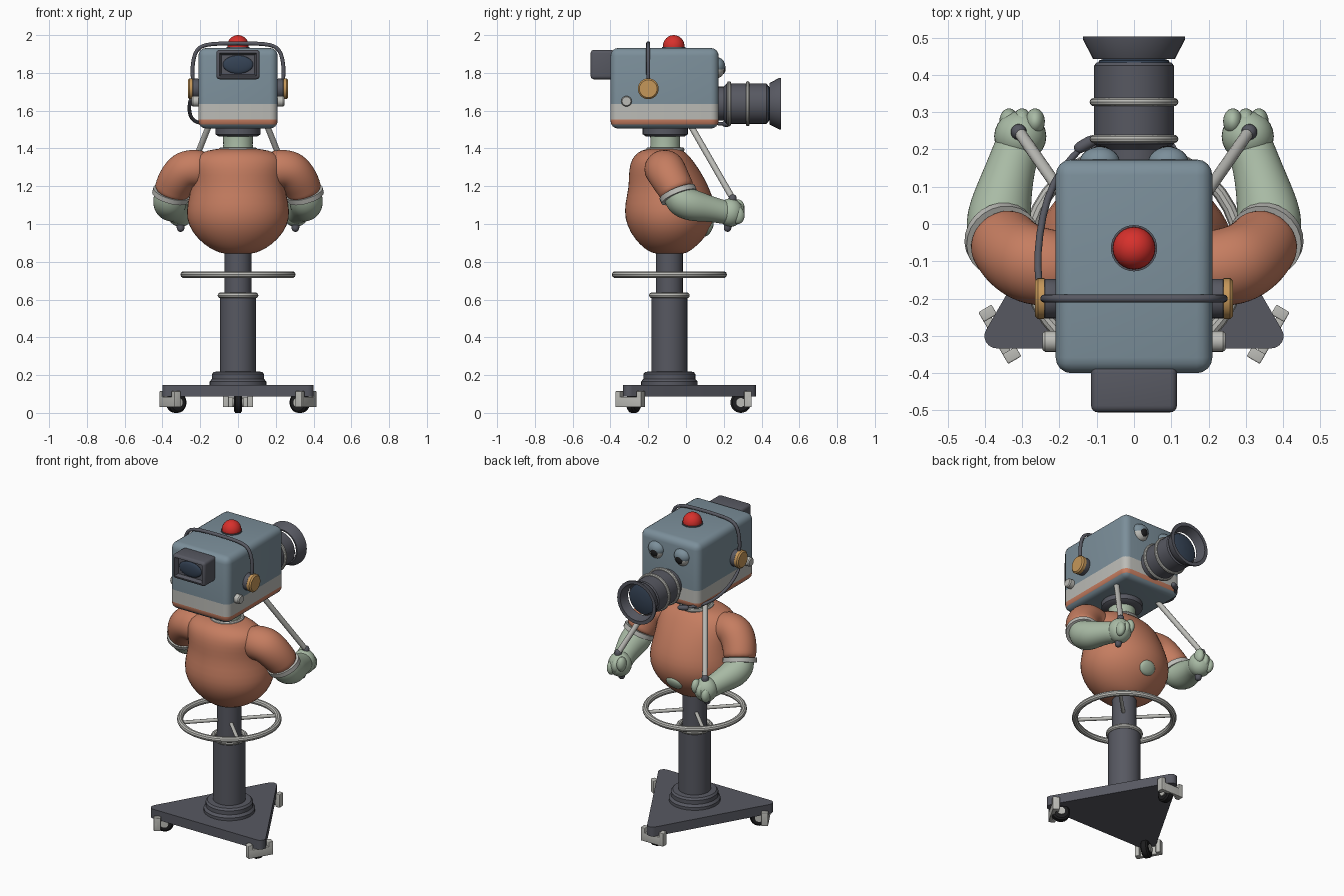
import bpy, bmesh, math
from mathutils import Vector, Matrix, Quaternion

if "Cube" in bpy.data.objects:
    bpy.data.objects.remove(bpy.data.objects["Cube"])

PI = math.pi
CY = -0.088  # axis of the stand and body


def material(name, r, g, b):
    m = bpy.data.materials.new(name)
    m.diffuse_color = (r, g, b, 1)
    m.use_nodes = True
    m.node_tree.nodes["Principled BSDF"].inputs["Base Color"].default_value = m.diffuse_color
    return m


BLUE = material("blue_grey", 0.20, 0.275, 0.325)
DARK = material("dark_grey", 0.095, 0.098, 0.12)
LIGHT = material("light_grey", 0.50, 0.50, 0.47)
ORANGE = material("orange", 0.56, 0.205, 0.118)
GREEN = material("pale_green", 0.40, 0.50, 0.38)
RED = material("red", 0.68, 0.03, 0.025)
TAN = material("tan", 0.56, 0.31, 0.10)
BLACK = material("black", 0.012, 0.012, 0.013)
GLASS = material("dark_glass", 0.035, 0.055, 0.09)


def finish(name, bm, mats, angle=35, subsurf=0):
    bmesh.ops.recalc_face_normals(bm, faces=bm.faces)
    me = bpy.data.meshes.new(name)
    bm.to_mesh(me)
    bm.free()
    for m in (mats if isinstance(mats, list) else [mats]):
        me.materials.append(m)
    ob = bpy.data.objects.new(name, me)
    bpy.context.collection.objects.link(ob)
    bpy.ops.object.select_all(action='DESELECT')
    ob.select_set(True)
    bpy.context.view_layer.objects.active = ob
    bpy.ops.object.shade_smooth_by_angle(angle=math.radians(angle))
    if subsurf:
        ob.modifiers.new("smooth", 'SUBSURF').levels = subsurf
        ob.modifiers["smooth"].render_levels = subsurf
    return ob


def bridge(bm, rings, closed=False):
    n = len(rings[0])
    pairs = list(zip(rings, rings[1:])) + ([(rings[-1], rings[0])] if closed else [])
    for a, b in pairs:
        for i in range(n):
            bm.faces.new((a[i], a[(i + 1) % n], b[(i + 1) % n], b[i]))
    if not closed:
        bm.faces.new(rings[0])
        bm.faces.new(rings[-1])


def lathe(name, profile, mat, loc, axis=(0, 0, 1), closed=False, n=32):
    """Turn (radius, height) points round an axis through loc."""
    q = Vector((0, 0, 1)).rotation_difference(Vector(axis))
    bm = bmesh.new()
    rings = [[bm.verts.new(Vector(loc) + q @ Vector((r * math.cos(2 * PI * i / n), r * math.sin(2 * PI * i / n), h)))
              for i in range(n)] for r, h in profile]
    bridge(bm, rings, closed)
    return finish(name, bm, mat)


def ring(name, R, r, mat, loc, axis=(0, 0, 1)):
    prof = [(R + r * math.cos(a * PI / 5), r * math.sin(a * PI / 5)) for a in range(10)]
    return lathe(name, prof, mat, loc, axis, True, 40)


def sweep(name, pts, mat, s=1, rounded=False, subsurf=1, n=12):
    """Tube through (x, y, z, radius) points; s mirrors x."""
    P = [(Vector((x * s, y, z)), r) for x, y, z, r in pts]
    if rounded:
        def cap(p, q):
            d = (p[0] - q[0]).normalized() * p[1]
            return [(p[0] + d * 0.95, p[1] * 0.35), (p[0] + d * 0.6, p[1] * 0.8)]
        P = cap(P[0], P[1]) + P + cap(P[-1], P[-2])[::-1]
    bm, rings, q, last = bmesh.new(), [], None, None
    for i, (p, r) in enumerate(P):
        t = (P[min(i + 1, len(P) - 1)][0] - P[max(i - 1, 0)][0]).normalized()
        q = t.to_track_quat('Z', 'Y') if q is None else last.rotation_difference(t) @ q
        last = t
        rings.append([bm.verts.new(p + q @ Vector((r * math.cos(2 * PI * k / n), r * math.sin(2 * PI * k / n), 0)))
                      for k in range(n)])
    bridge(bm, rings)
    return finish(name, bm, mat, 60, subsurf)


def box(name, lo, hi, mat, bevel=0.0, turn=0.0, link=True):
    lo, hi = Vector(lo), Vector(hi)
    bm = bmesh.new()
    bmesh.ops.create_cube(bm, size=1)
    for v in bm.verts:
        v.co = Vector([(lo[i] + hi[i]) / 2 + v.co[i] * (hi[i] - lo[i]) for i in range(3)])
    if bevel:
        bmesh.ops.bevel(bm, geom=bm.edges[:], offset=bevel, segments=4, profile=0.5, affect='EDGES')
    if turn:
        bmesh.ops.rotate(bm, verts=bm.verts, cent=(0, CY, 0), matrix=Matrix.Rotation(turn, 3, 'Z'))
    return finish(name, bm, mat) if link else bm


def ball(name, loc, scale, mat, tilt=0.0):
    bm = bmesh.new()
    bmesh.ops.create_uvsphere(bm, u_segments=24, v_segments=16, radius=1)
    bm.transform(Matrix.Translation(loc) @ Matrix.Rotation(tilt, 4, 'X') @ Matrix.Diagonal((*scale, 1)))
    return finish(name, bm, mat, 60)


# Triangular base with rounded corners
bm = bmesh.new()
outline = []
for k in range(3):
    a = PI / 2 + k * 2 * PI / 3
    for j in range(-3, 4):
        b = a + j * PI / 9
        outline.append((0.425 * math.cos(a) + 0.033 * math.cos(b), CY + 0.425 * math.sin(a) + 0.033 * math.sin(b)))
bridge(bm, [[bm.verts.new((x, y, z)) for x, y in outline] for z in (0.087, 0.147)])
finish("base", bm, DARK)

# Casters: wheel, hub and bracket under each corner
for k in range(3):
    a = k * 2 * PI / 3
    d = Vector((-math.sin(a), math.cos(a), 0))
    t = (math.cos(a), math.sin(a), 0)
    c = Vector((0, CY, 0.055)) + d * 0.378
    lathe("caster_wheel", [(0.045, -0.022), (0.055, -0.014), (0.055, 0.014), (0.045, 0.022)], BLACK, c, t, n=24)
    lathe("caster_hub", [(0.024, -0.028), (0.024, 0.028)], LIGHT, c, t, n=16)
    box("caster_bracket", (-0.08, CY + 0.412, 0.03), (0.08, CY + 0.436, 0.085), LIGHT, 0.004, a)
    for s in (-1, 1):
        x = sorted((s * 0.08, s * 0.05))
        box("caster_fork", (x[0], CY + 0.395, 0.03), (x[1], CY + 0.436, 0.115), LIGHT, 0.004, a)

# Column
lathe("column_foot", [(0.15, 0.145), (0.15, 0.165), (0.138, 0.18), (0.138, 0.205), (0.128, 0.217), (0.095, 0.22)],
      DARK, (0, CY, 0))
lathe("lower_column", [(0.095, 0.2), (0.095, 0.615)], DARK, (0, CY, 0))
lathe("upper_column", [(0.071, 0.6), (0.071, 0.88)], DARK, (0, CY, 0))
ring("column_collar", 0.093, 0.015, LIGHT, (0, CY, 0.622))

# Steering ring with spokes
ring("steering_ring", 0.287, 0.018, LIGHT, (0, CY, 0.732))
for k in range(4):
    a = PI / 4 + k * PI / 2
    sweep("ring_spoke", [(r * math.cos(a), CY + r * math.sin(a), 0.732, 0.011) for r in (0.06, 0.17, 0.285)],
          LIGHT, subsurf=0)

# Torso: stacked ovals (height, half width, back, front)
bm = bmesh.new()
rows = [(0.84, 0.07, -0.16, -0.01), (0.855, 0.12, -0.2, 0.02), (0.89, 0.18, -0.245, 0.065),
        (0.95, 0.242, -0.295, 0.12), (1.03, 0.278, -0.328, 0.155), (1.11, 0.27, -0.325, 0.155),
        (1.19, 0.25, -0.305, 0.125), (1.26, 0.248, -0.305, 0.09), (1.32, 0.25, -0.298, 0.05),
        (1.365, 0.225, -0.275, 0.015), (1.392, 0.16, -0.235, -0.02), (1.4, 0.09, -0.19, -0.04)]
bridge(bm, [[bm.verts.new((w * math.cos(2 * PI * i / 24), (b + f) / 2 + (f - b) / 2 * math.sin(2 * PI * i / 24), z))
             for i in range(24)] for z, w, b, f in rows])
finish("torso", bm, ORANGE, 80, 1)
ball("bare_belly", (0, 0.118, 0.975), (0.055, 0.02, 0.045), GREEN, -0.5)

# Neck
ring("shirt_collar", 0.088, 0.014, LIGHT, (0, -0.11, 1.393))
lathe("neck", [(0.085, 1.37), (0.078, 1.42), (0.08, 1.48)], GREEN, (0, -0.11, 0))
lathe("neck_plate", [(0.1, 1.462), (0.12, 1.475), (0.12, 1.51)], DARK, (0, -0.11, 0))

# Arms, hands and steering handles
for s in (-1, 1):
    sweep("sleeve", [(0.16, -0.12, 1.28, 0.1), (0.22, -0.12, 1.295, 0.108), (0.28, -0.11, 1.29, 0.112),
                     (0.32, -0.085, 1.24, 0.107), (0.345, -0.055, 1.19, 0.1), (0.355, -0.04, 1.155, 0.098)],
          ORANGE, s, subsurf=2)
    sweep("sleeve_cuff", [(0.351, -0.046, 1.168, 0.101), (0.358, -0.036, 1.143, 0.1)], LIGHT, s, subsurf=0, n=24)
    sweep("forearm", [(0.35, -0.045, 1.17, 0.088), (0.362, -0.025, 1.12, 0.094), (0.362, 0.03, 1.098, 0.09),
                      (0.345, 0.1, 1.085, 0.076), (0.325, 0.17, 1.07, 0.066), (0.31, 0.21, 1.06, 0.066)],
          GREEN, s, True, 2)
    ball("hand", (0.305 * s, 0.235, 1.06), (0.07, 0.068, 0.075), GREEN)
    for i in range(3):
        ball("finger", ((0.265 + 0.035 * i) * s, 0.275, 1.085 - 0.02 * i), (0.026, 0.035, 0.045), GREEN)
    sweep("handle_rod", [(0.15, 0.02, 1.53, 0.016), (0.23, 0.135, 1.33, 0.016), (0.31, 0.25, 1.13, 0.016)],
          LIGHT, s, subsurf=0)
    sweep("handle_grip", [(0.309, 0.247, 1.135, 0.024), (0.307, 0.235, 1.05, 0.023), (0.304, 0.22, 0.98, 0.023)],
          DARK, s, True)

# Camera head, cut into colour bands by height
bm = box("head", (-0.21, -0.4, 1.505), (0.21, 0.173, 1.932), BLUE, 0.042, link=False)
for z in (1.527, 1.554, 1.634):
    bmesh.ops.bisect_plane(bm, geom=bm.verts[:] + bm.edges[:] + bm.faces[:], plane_co=(0, 0, z), plane_no=(0, 0, 1))
for f in bm.faces:
    z = f.calc_center_median().z
    f.material_index = 1 if 1.527 < z < 1.554 else 2 if 1.554 < z < 1.634 else 0
finish("head", bm, [BLUE, ORANGE, LIGHT])

# Signal lamp
lathe("lamp_base", [(0.062, 1.925), (0.062, 1.938)], DARK, (0, -0.065, 0))
ball("signal_lamp", (0, -0.065, 1.942), (0.057, 0.057, 0.058), RED)

# Viewfinder with recessed back
bm = box("viewfinder", (-0.115, -0.505, 1.766), (0.115, -0.38, 1.922), DARK, 0.018, link=False)
back = min(bm.faces, key=lambda f: f.calc_center_median().y + (0 if f.normal.y < -0.99 else 9))
bmesh.ops.inset_region(bm, faces=[back], thickness=0.012)
bmesh.ops.translate(bm, verts=back.verts, vec=(0, 0.025, 0))
finish("viewfinder", bm, DARK)
ball("viewfinder_glass", (0, -0.483, 1.844), (0.08, 0.014, 0.048), GLASS)

# Lens barrel, rings, glass and open hood, all pointing to +y
L, Y = (0, 0, 1.637), (0, 1, 0)
lathe("lens_barrel", [(0.09, 0.15), (0.09, 0.2), (0.107, 0.215), (0.107, 0.425), (0.1, 0.433)], DARK, L, Y)
for y in (0.228, 0.327):
    ring("lens_ring", 0.108, 0.011, LIGHT, (0, y, 1.637), Y)
lathe("lens_glass", [(0.097, 0.43), (0.093, 0.439), (0.07, 0.447), (0.035, 0.452), (0.005, 0.454)], GLASS, L, Y)
lathe("lens_hood", [(0.11, 0.443), (0.137, 0.495), (0.137, 0.503), (0.116, 0.503), (0.1, 0.445)], DARK, L, Y, True)

# Eyes: ball, upper lid and pupil
for s in (-1, 1):
    ball("eyeball", (0.092 * s, 0.165, 1.825), (0.05, 0.04, 0.052), LIGHT)
    ball("eyelid", (0.092 * s, 0.165, 1.836), (0.054, 0.042, 0.046), BLUE)
    ball("pupil", (0.09 * s, 0.193, 1.822), (0.027, 0.017, 0.03), BLACK)

# Headphones, side knobs and microphone
band = [(0.235, 1.73), (0.243, 1.8), (0.238, 1.87), (0.22, 1.925), (0.18, 1.95), (0.09, 1.957)]
path = [(-x, -0.2, z, 0.011) for x, z in band] + [(x, -0.2, z, 0.011) for x, z in band[::-1]]
sweep("headband", path, DARK)
for s in (-1, 1):
    ear = (0, -0.2, 1.716)
    lathe("ear_cushion", [(0.048, 0.2), (0.053, 0.212), (0.053, 0.238), (0.046, 0.246)], DARK, ear, (s, 0, 0))
    lathe("ear_cap", [(0.055, 0.24), (0.055, 0.258), (0.047, 0.266)], TAN, ear, (s, 0, 0))
    lathe("side_knob", [(0.028, 0.2), (0.028, 0.238), (0.023, 0.245)], LIGHT, (0, -0.315, 1.65), (s, 0, 0), n=20)
sweep("microphone_boom", [(-0.25, -0.19, 1.67, 0.01), (-0.26, -0.12, 1.62, 0.01), (-0.255, -0.03, 1.575, 0.01),
                          (-0.235, 0.07, 1.545, 0.01), (-0.195, 0.15, 1.532, 0.01), (-0.13, 0.215, 1.53, 0.01)], DARK)
sweep("microphone", [(-0.145, 0.205, 1.53, 0.017), (-0.115, 0.222, 1.53, 0.017)], DARK, 1, True)
